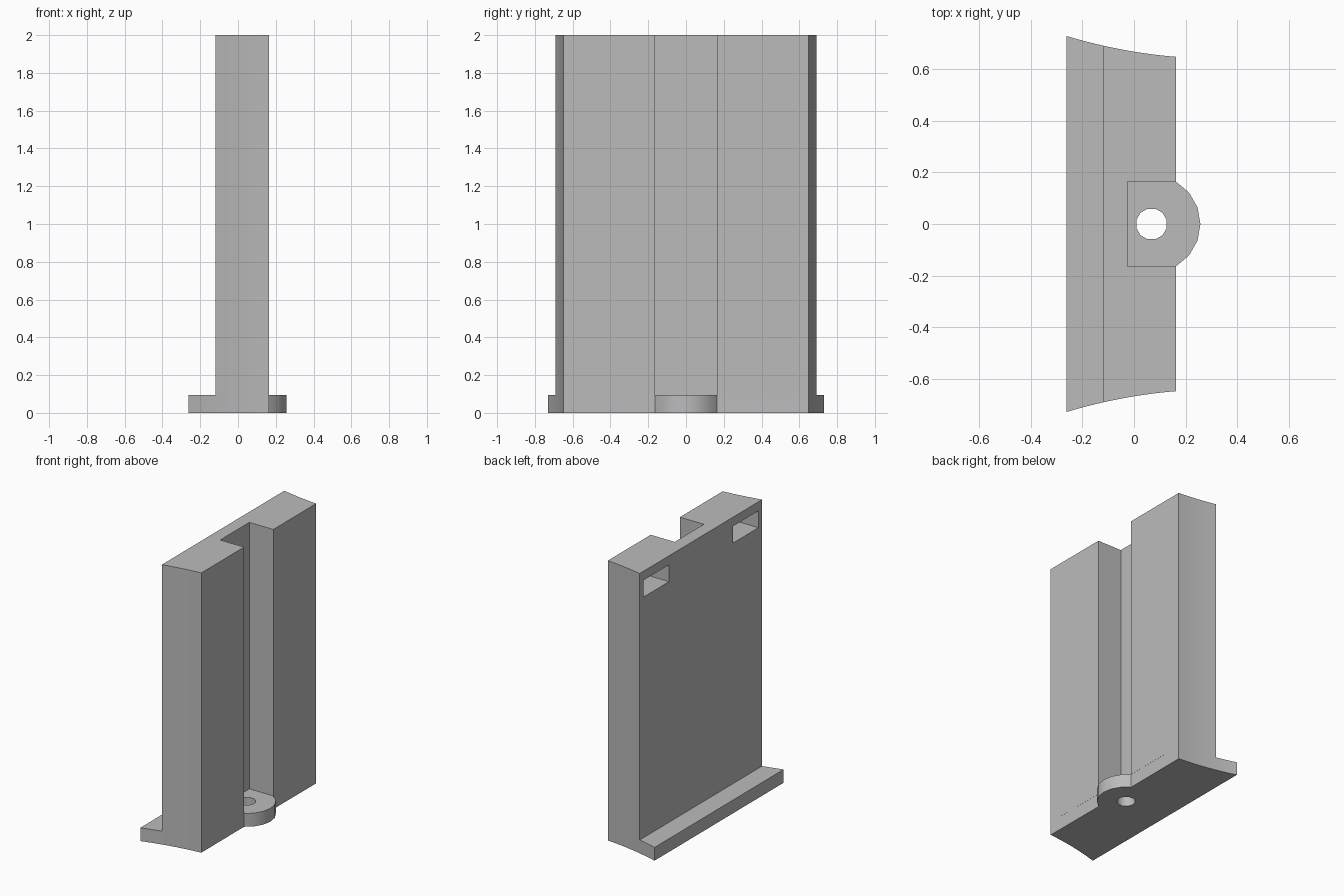
import bpy, bmesh, math

cube = bpy.data.objects.get("Cube")
if cube:
    bpy.data.objects.remove(cube, do_unlink=True)

# Main dimensions
BACK, FLANGE, FRONT = -0.118, -0.262, 0.164   # x of wall back, flange edge, wall front
HEIGHT, PLATE = 2.0, 0.095
GROOVE_X, GROOVE_Y = -0.026, 0.165
LUG_X, LUG_R = 0.068, 0.19

grey = bpy.data.materials.new("plain grey")
grey.use_nodes = True
colour = (0.5, 0.5, 0.5, 1)
grey.diffuse_color = colour
grey.node_tree.nodes["Principled BSDF"].inputs["Base Color"].default_value = colour


def prism(name, outline, z0, z1):
    """Extrude a closed xy outline from z0 to z1."""
    bm = bmesh.new()
    face = bm.faces.new([bm.verts.new((x, y, z0)) for x, y in outline])
    top = bmesh.ops.extrude_face_region(bm, geom=[face])["geom"]
    bmesh.ops.translate(bm, vec=(0, 0, z1 - z0),
                        verts=[g for g in top if isinstance(g, bmesh.types.BMVert)])
    bmesh.ops.recalc_face_normals(bm, faces=bm.faces)
    mesh = bpy.data.meshes.new(name)
    bm.to_mesh(mesh)
    bm.free()
    mesh.materials.append(grey)
    obj = bpy.data.objects.new(name, mesh)
    bpy.context.collection.objects.link(obj)
    return obj


def cut(obj, cutter):
    """Subtract the cutter, then remove it."""
    cutter.hide_render = True
    mod = obj.modifiers.new("cut", 'BOOLEAN')
    mod.operation, mod.solver, mod.object = 'DIFFERENCE', 'EXACT', cutter
    bpy.context.view_layer.objects.active = obj
    bpy.ops.object.modifier_apply(modifier=mod.name)
    bpy.data.objects.remove(cutter, do_unlink=True)


def end_curve(x0, x1, steps=8):
    """Gently hollow end profile at +y, from x0 to x1."""
    pts = []
    for i in range(steps + 1):
        x = x0 + (x1 - x0) * i / steps
        d = x + 0.05
        pts.append((x, 0.678 - 0.19 * d + 0.258 * d * d))
    return pts


def mirrored(half):
    """Close a +y half outline with its mirror image."""
    return half + [(x, -y) for x, y in reversed(half)]


def circle(cx, r, n):
    return [(cx + r * math.cos(math.tau * (i + 0.5) / n),
             r * math.sin(math.tau * (i + 0.5) / n)) for i in range(n)]


# Upright wall with a full-height groove in its front
wall = prism("upright_wall", mirrored(
    end_curve(BACK, FRONT) + [(FRONT, GROOVE_Y), (GROOVE_X, GROOVE_Y)]), PLATE, HEIGHT)

# Blind pockets near the top of the wall back
for side in (-1, 1):
    ya, yb = side * 0.36, side * 0.65
    cut(wall, prism("pocket_cutter", [(BACK - 0.1, ya), (BACK - 0.1, yb),
                                      (BACK + 0.19, yb), (BACK + 0.19, ya)], 1.815, 1.935))

# Base plate with rear flange and rounded lug
arc = [(LUG_X + LUG_R * math.cos(math.radians(a)), LUG_R * math.sin(math.radians(a)))
       for a in (60, 40, 20)]
half = end_curve(FLANGE, FRONT, 12) + arc
base = prism("base_plate", half + [(LUG_X + LUG_R, 0)] +
             [(x, -y) for x, y in reversed(half)], 0, PLATE)

# Screw hole through the lug
cut(base, prism("hole_cutter", circle(LUG_X, 0.061, 12), -0.1, PLATE + 0.1))

# Smooth the curved sides, keep corners sharp
for obj in (wall, base):
    bpy.ops.object.select_all(action='DESELECT')
    obj.select_set(True)
    bpy.context.view_layer.objects.active = obj
    bpy.ops.object.shade_smooth_by_angle(angle=math.radians(35))
